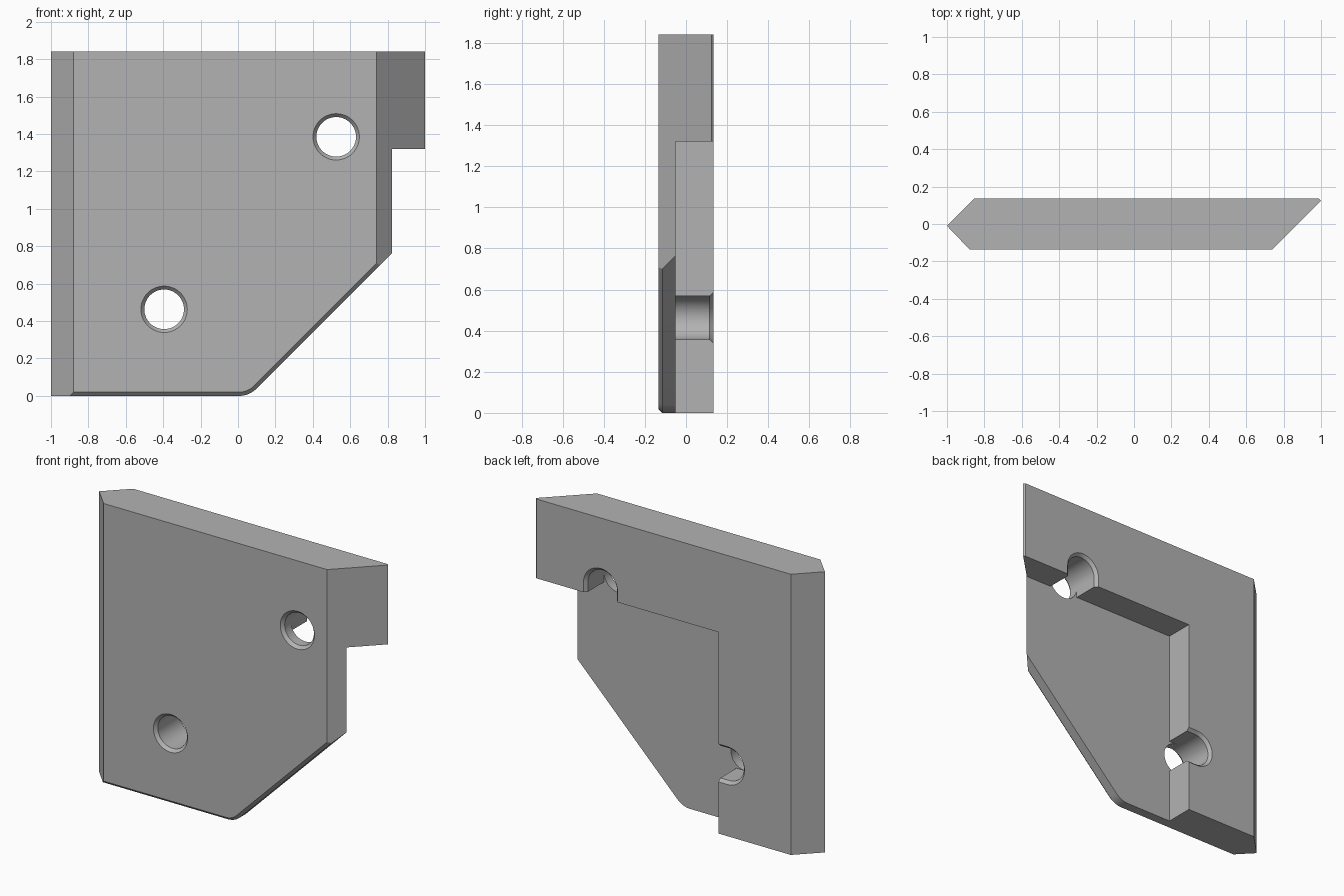
import bpy
import bmesh
from math import cos, sin, pi, sqrt

cube = bpy.data.objects.get("Cube")
if cube:
    bpy.data.objects.remove(cube, do_unlink=True)

FRONT, BACK, TOP = -0.135, 0.135, 1.84
FLOOR = -0.052          # depth of the rear pocket
WALL_X, WALL_Z = -0.33, 1.32
HOLE_R, RIM_R, RIM = 0.106, 0.124, 0.02
HOLES = [(-0.395, 0.463, 0), (0.525, 1.385, -pi / 2)]  # x, z, slot direction

grey = bpy.data.materials.new("plain grey")
grey.use_nodes = True
colour = (0.45, 0.45, 0.45, 1)
grey.diffuse_color = colour
grey.node_tree.nodes["Principled BSDF"].inputs["Base Color"].default_value = colour


def loft(name, rings):
    """Closed solid through rings of matching points."""
    bm = bmesh.new()
    loops = [[bm.verts.new(p) for p in ring] for ring in rings]
    bm.faces.new(loops[0])
    bm.faces.new(loops[-1])
    n = len(loops[0])
    for a, b in zip(loops, loops[1:]):
        for i in range(n):
            j = (i + 1) % n
            bm.faces.new((a[i], a[j], b[j], b[i]))
    bmesh.ops.recalc_face_normals(bm, faces=bm.faces)
    mesh = bpy.data.meshes.new(name)
    bm.to_mesh(mesh)
    bm.free()
    mesh.materials.append(grey)
    obj = bpy.data.objects.new(name, mesh)
    bpy.context.collection.objects.link(obj)
    return obj


def combine(body, tool, operation):
    """Apply a boolean and discard its helper."""
    tool.hide_render = True
    mod = body.modifiers.new(tool.name, "BOOLEAN")
    mod.operation, mod.solver, mod.object = operation, "EXACT", tool
    bpy.context.view_layer.objects.active = body
    bpy.ops.object.modifier_apply(modifier=mod.name)
    bpy.data.objects.remove(tool, do_unlink=True)


def front_outline(y, inset):
    """Square bottom, rounded corner and diagonal, inset by a distance."""
    r, cx, reach = 0.13, 0.006, 1.2
    arc = [(cx + (r - inset) * sin(a), r - (r - inset) * cos(a))
           for a in (pi / 4 * i / 10 for i in range(11))]
    pts = [(-reach, inset)] + arc
    pts += [(reach, reach - 0.06 + inset * sqrt(2)), (reach, 2), (-reach, 2)]
    return [(x, y, z) for x, z in pts]


def circle(x, z, y, r):
    return [(x + r * cos(2 * pi * i / 48), y, z + r * sin(2 * pi * i / 48))
            for i in range(48)]


def slot(x, z, y, r, turn):
    """Half circle opened out straight into the pocket."""
    pts = [(r * cos(pi / 2 + pi * i / 24), r * sin(pi / 2 + pi * i / 24))
           for i in range(25)] + [(0.15, -r), (0.15, r)]
    return [(x + u * cos(turn) - v * sin(turn), y,
             z + u * sin(turn) + v * cos(turn)) for u, v in pts]


# Plate with bevelled side edges
plan = [(-1, -0.01), (-0.88, FRONT), (0.74, FRONT), (1, 0.125),
        (0.99, BACK), (-0.855, BACK)]
plate = loft("mounting_plate", [[(x, y, z) for x, y in plan] for z in (0, TOP)])

# Diagonal lower corner with a chamfered front edge
combine(plate, loft("corner_shape", [
    front_outline(FRONT - 0.02, 0.04), front_outline(FRONT + 0.02, 0),
    front_outline(0.3, 0)]), "INTERSECT")

# Stepped rear pocket
combine(plate, loft("pocket_cutter", [
    [(WALL_X, y, -0.2), (1.3, y, -0.2), (1.3, y, WALL_Z), (WALL_X, y, WALL_Z)]
    for y in (FLOOR, 0.3)]), "DIFFERENCE")

# Chamfered bolt holes, open to the pocket at the rear
for x, z, turn in HOLES:
    lip = RIM_R + (RIM_R - HOLE_R)
    combine(plate, loft("hole_cutter", [
        circle(x, z, FRONT - RIM, lip), circle(x, z, FRONT + RIM, HOLE_R),
        circle(x, z, 0.3, HOLE_R)]), "DIFFERENCE")
    combine(plate, loft("slot_cutter", [
        slot(x, z, FLOOR, HOLE_R, turn), slot(x, z, BACK - RIM, HOLE_R, turn),
        slot(x, z, BACK + RIM, lip, turn)]), "DIFFERENCE")

# Smooth the bores, keep the edges crisp
bpy.ops.object.select_all(action="DESELECT")
plate.select_set(True)
bpy.context.view_layer.objects.active = plate
bpy.ops.object.shade_smooth_by_angle(angle=pi / 6)
